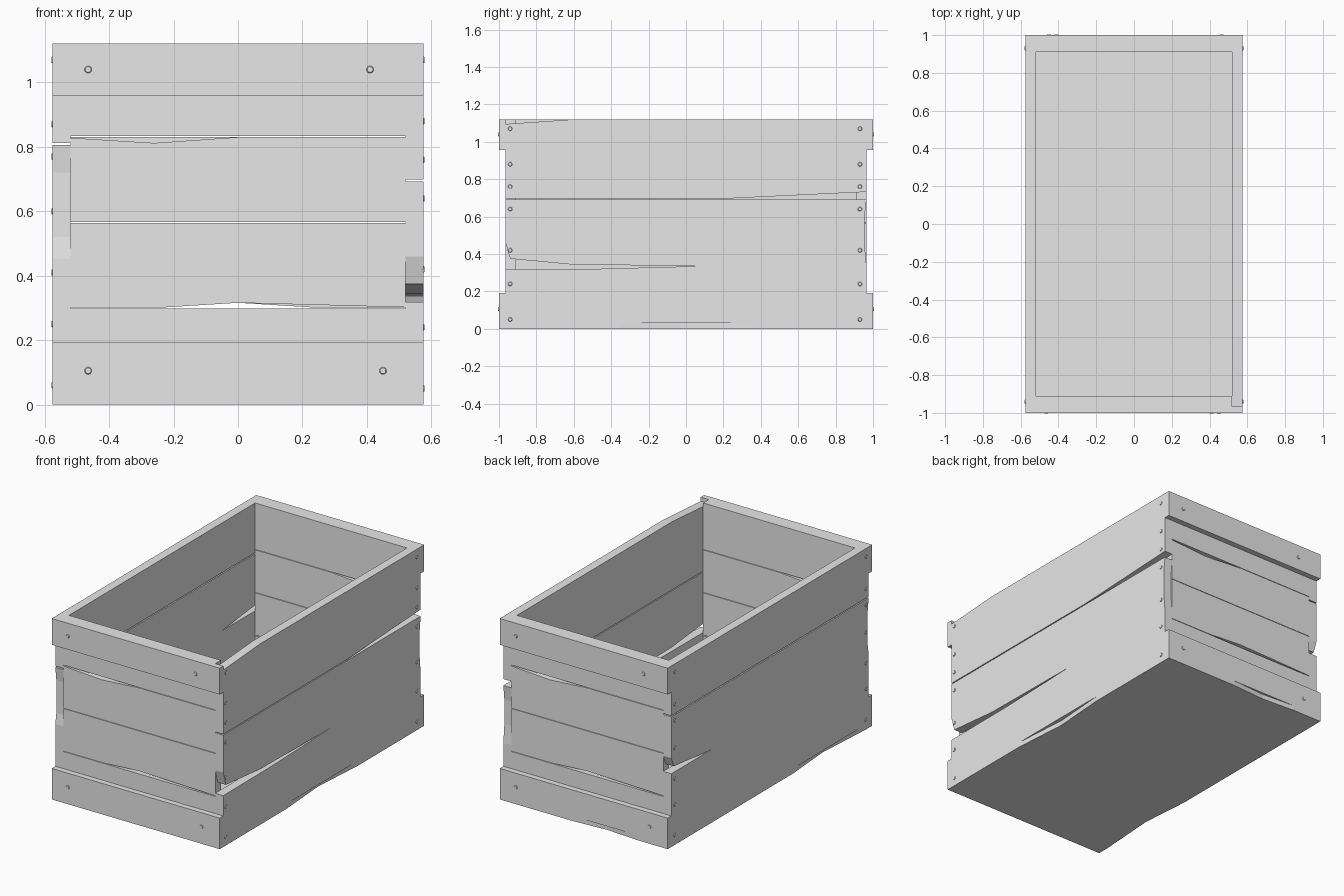
import bpy, bmesh
from math import pi
from mathutils import Matrix, Vector

cube = bpy.data.objects.get("Cube")
if cube:
    bpy.data.objects.remove(cube)

GREY = (0.8, 0.8, 0.8, 1)
wood = bpy.data.materials.new("plain_grey")
wood.use_nodes = True
wood.diffuse_color = GREY
wood.node_tree.nodes["Principled BSDF"].inputs["Base Color"].default_value = GREY

W, L, H = 0.575, 0.965, 1.12      # half width, half length of the box, height
T, BATTEN, FLOOR = 0.055, 0.035, 0.03
IN = W - T


def finish(name, bm):
    bmesh.ops.recalc_face_normals(bm, faces=bm.faces)
    mesh = bpy.data.meshes.new(name)
    bm.to_mesh(mesh)
    bm.free()
    mesh.materials.append(wood)
    obj = bpy.data.objects.new(name, mesh)
    bpy.context.collection.objects.link(obj)
    return obj


def board(name, outline, axis, near, far):
    """Extrude a 2D outline along one axis, from near to far."""
    def place(u, v):
        p = [u, v]
        p.insert(axis, near)
        return p
    bm = bmesh.new()
    face = bm.faces.new([bm.verts.new(place(u, v)) for u, v in outline])
    out = bmesh.ops.extrude_face_region(bm, geom=[face])["geom"]
    shift = Vector((0, 0, 0))
    shift[axis] = far - near
    bmesh.ops.translate(bm, vec=shift, verts=[v for v in out if isinstance(v, bmesh.types.BMVert)])
    return finish(name, bm)


def rect(u, low, high):
    return [(-u, low), (u, low), (u, high), (-u, high)]


# Floor panel with worn dents along its edges
E = L + BATTEN
board("floor", [(-W, -E), (W, -E), (W, -0.35), (0.55, 0), (W, 0.35), (W, E),
                (0.08, E), (-0.15, E - 0.015), (-0.37, E), (-W, E),
                (-W, -0.23), (-0.55, -0.55), (-W, -0.93)], 2, 0, FLOOR)

# Left side boards, with splits and broken corners
left_boards = {
    "lower": [(-L, FLOOR), (L, FLOOR), (L, 0.336), (0.1, 0.336), (-0.5, 0.32), (-L, 0.318)],
    "middle": [(-L, 0.46), (-0.94, 0.375), (-0.6, 0.343), (0.1, 0.336), (L, 0.336),
               (0.955, 0.45), (0.955, 0.6), (L, 0.692), (-L, 0.692)],
    "upper": [(-L, 0.698), (0.25, 0.698), (L, 0.732), (L, H), (-0.6, H), (-L, 1.095)],
}
# Right side boards
right_boards = {
    "lower": rect(L, FLOOR, 0.453),
    "middle": [(-L, 0.453), (0.58, 0.453), (0.94, 0.49), (L, 0.55), (L, 0.805),
               (-L, 0.805), (-0.955, 0.72), (-0.955, 0.52)],
    "upper": rect(L, 0.812, H),
}
for side, boards, sign in (("left", left_boards, 1), ("right", right_boards, -1)):
    for level, outline in boards.items():
        board(f"{side}_{level}_board", outline, 0, sign * IN, sign * W)

# End boards: the back is the front turned half round
end_boards = [
    rect(IN, FLOOR, 0.298),
    [(-IN, 0.301), (-0.24, 0.301), (0, 0.316), (IN, 0.302), (IN, 0.564), (-IN, 0.564)],
    [(-IN, 0.567), (IN, 0.567), (IN, 0.83), (0, 0.83), (-0.26, 0.812), (-IN, 0.828)],
    rect(IN, 0.833, H),
]
for end, sign in (("front", -1), ("back", 1)):
    for i, outline in enumerate(end_boards):
        turned = [(-sign * x, z) for x, z in outline]
        board(f"{end}_board_{i + 1}", turned, 1, sign * (L - T), sign * L)
    # Battens across the top and bottom of each end
    board(f"{end}_lower_batten", rect(W, FLOOR, 0.192), 1, sign * L, sign * E)
    board(f"{end}_upper_batten", rect(W, 0.957, H), 1, sign * L, sign * E)


def nails(name, points, axis, sign):
    """Low round nail heads facing along the given axis."""
    bm = bmesh.new()
    turn = Matrix.Rotation(sign * pi / 2, 4, "Y") if axis == 0 else Matrix.Rotation(-sign * pi / 2, 4, "X")
    for p in points:
        bmesh.ops.create_cone(bm, cap_ends=True, segments=10, radius1=0.014, radius2=0.009,
                              depth=0.008, matrix=Matrix.Translation(p) @ turn)
    finish(name, bm)


# Nail heads
for end, sign in (("front", -1), ("back", 1)):
    spots = [(-0.465, 1.04), (0.41, 1.04), (-0.465, 0.105), (0.45, 0.105)]
    nails(f"{end}_nails", [(-sign * x, sign * E, z) for x, z in spots], 1, sign)
heights = {"left": (1, (0.05, 0.24, 0.42, 0.64, 0.76, 0.88, 1.07)),
           "right": (-1, (0.06, 0.25, 0.41, 0.6, 0.77, 0.87, 1.07))}
for side, (sign, levels) in heights.items():
    nails(f"{side}_nails", [(sign * W, y, z) for y in (-0.94, 0.93) for z in levels], 0, sign)
